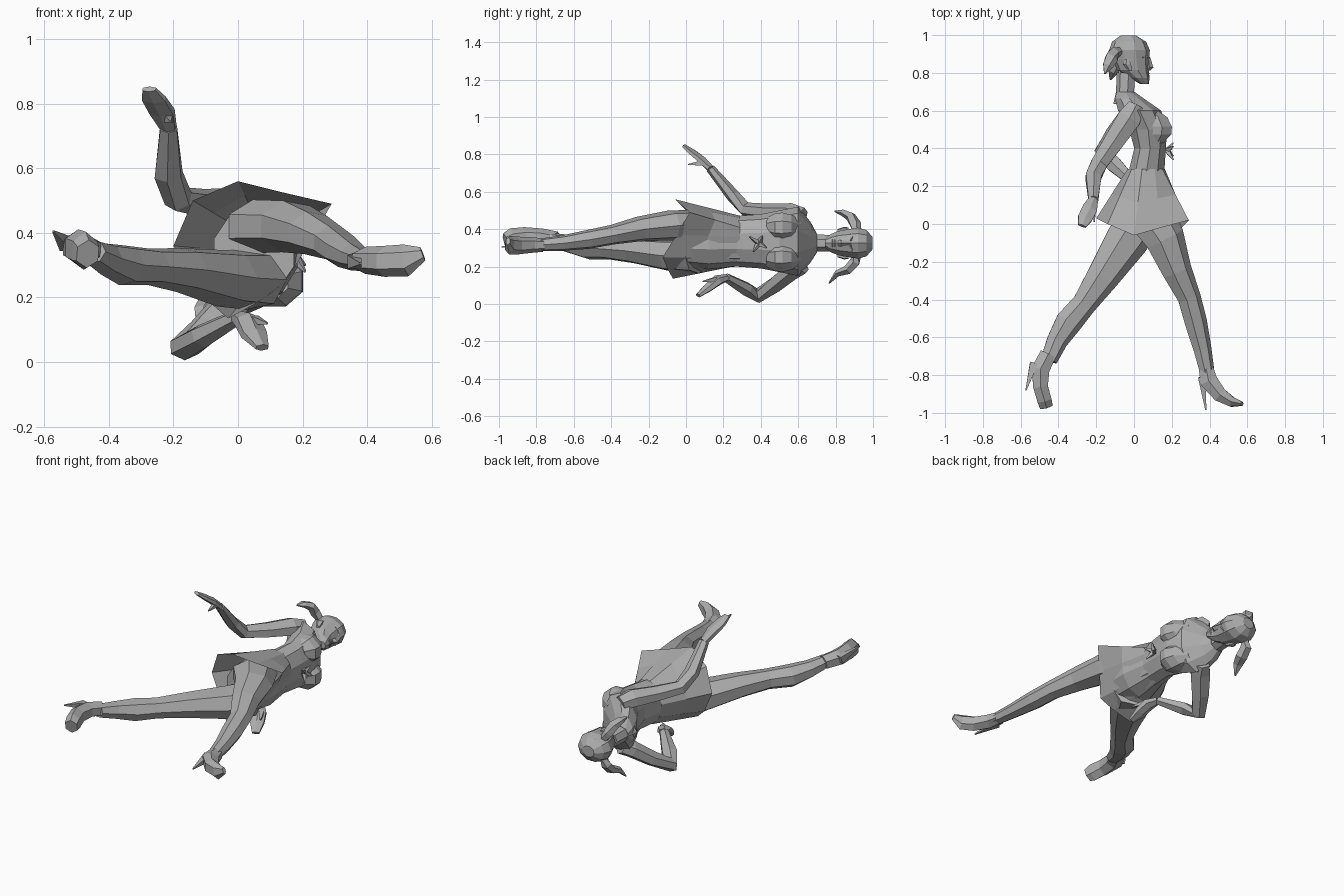
import bpy, bmesh, math
from mathutils import Vector

if "Cube" in bpy.data.objects:
    bpy.data.objects.remove(bpy.data.objects["Cube"])

mat = bpy.data.materials.new("Plain grey")
mat.use_nodes = True
GREY = (0.42, 0.42, 0.42, 1)
mat.diffuse_color = GREY
mat.node_tree.nodes["Principled BSDF"].inputs["Base Color"].default_value = GREY


def finish(name, bm):
    bmesh.ops.recalc_face_normals(bm, faces=bm.faces)
    me = bpy.data.meshes.new(name)
    bm.to_mesh(me)
    bm.free()
    me.materials.append(mat)
    ob = bpy.data.objects.new(name, me)
    bpy.context.collection.objects.link(ob)
    return ob


def bridge(bm, rings):
    for a, b in zip(rings, rings[1:]):
        n = len(a)
        for i in range(n):
            j = (i + 1) % n
            bm.faces.new((a[i], a[j], b[j], b[i]))


def loft(name, sections, n=6, level=False, turn=0.5):
    """Skin (x, y, z, radius across, radius in z) rings along a path."""
    bm = bmesh.new()
    pts = [Vector(s[:3]) for s in sections]
    rings = []
    for k, s in enumerate(sections):
        t = pts[min(k + 1, len(pts) - 1)] - pts[max(k - 1, 0)]
        t = Vector((0, 1, 0)) if level else t.normalized()
        u = t.cross(Vector((0, 0, 1))).normalized()
        v = u.cross(t).normalized()
        ring = []
        for i in range(n):
            a = math.tau * (i + turn) / n
            ring.append(bm.verts.new(pts[k] + u * s[3] * math.cos(a) + v * s[4] * math.sin(a)))
        rings.append(ring)
    bridge(bm, rings)
    bm.faces.new(rings[0])
    bm.faces.new(rings[-1])
    return finish(name, bm)


def spike(name, base, tip, r, n=4):
    """Tapered point from base to tip."""
    return loft(name, [(*base, r, r), (*tip, 0.004, 0.004)], n)


# Torso, from hips to neck base
loft("torso", [
    (0.05, 0.00, 0.34, 0.13, 0.14), (0.06, 0.12, 0.34, 0.13, 0.155),
    (0.065, 0.27, 0.335, 0.10, 0.135), (0.085, 0.40, 0.335, 0.088, 0.145),
    (0.075, 0.50, 0.335, 0.105, 0.165), (0.03, 0.60, 0.335, 0.12, 0.185),
    (-0.025, 0.665, 0.33, 0.08, 0.11), (-0.045, 0.70, 0.325, 0.05, 0.05)], 10, True)

# Chest, sloping down from the collar
for side, z in (("left", 0.41), ("right", 0.25)):
    loft(side + "_breast", [
        (0.07, 0.615, z, 0.04, 0.045), (0.095, 0.565, z, 0.088, 0.072),
        (0.11, 0.515, z, 0.098, 0.085), (0.11, 0.475, z, 0.095, 0.08),
        (0.10, 0.43, z, 0.06, 0.055)], 8, True)

# Flared skirt with a pointed hem
hem = [(0.29, 0.02, 0.49), (0.14, -0.02, 0.525), (0.0, -0.06, 0.56), (-0.14, 0.0, 0.50),
       (-0.20, 0.03, 0.36), (-0.14, 0.02, 0.23), (-0.03, -0.07, 0.135), (0.07, -0.10, 0.19),
       (0.15, -0.125, 0.25), (0.22, -0.05, 0.37)]
bm = bmesh.new()
rings = []
for y, mix in ((0.29, 0.0), (0.15, 0.5), (None, 1.0)):
    ring = []
    for p in hem:
        a = math.atan2(p[2] - 0.345, p[0] - 0.05)
        w = Vector((0.065 + 0.1 * math.cos(a), 0.29, 0.337 + 0.138 * math.sin(a)))
        q = w.lerp(Vector(p), mix)
        ring.append(bm.verts.new(q))
    rings.append(ring)
bridge(bm, rings)
finish("skirt", bm)

# Legs
loft("left_leg", [
    (0.07, 0.06, 0.42, 0.13, 0.085), (0.16, -0.08, 0.42, 0.11, 0.082),
    (0.225, -0.25, 0.40, 0.082, 0.068), (0.29, -0.39, 0.37, 0.064, 0.054),
    (0.325, -0.52, 0.345, 0.062, 0.052), (0.36, -0.66, 0.325, 0.05, 0.042),
    (0.387, -0.79, 0.315, 0.04, 0.034)], 7)
loft("right_leg", [
    (0.05, 0.06, 0.255, 0.12, 0.095), (-0.04, -0.08, 0.26, 0.12, 0.09),
    (-0.17, -0.28, 0.285, 0.09, 0.07), (-0.265, -0.42, 0.295, 0.068, 0.058),
    (-0.35, -0.52, 0.30, 0.074, 0.064), (-0.41, -0.62, 0.32, 0.058, 0.05),
    (-0.452, -0.72, 0.342, 0.046, 0.038)], 7)

# High-heeled shoes
loft("left_shoe", [
    (0.382, -0.765, 0.315, 0.045, 0.036), (0.395, -0.83, 0.315, 0.054, 0.042),
    (0.455, -0.905, 0.312, 0.044, 0.048), (0.52, -0.943, 0.315, 0.03, 0.05),
    (0.572, -0.952, 0.335, 0.012, 0.022)], 6)
spike("left_heel", (0.36, -0.81, 0.31), (0.38, -0.985, 0.305), 0.03)
loft("right_shoe", [
    (-0.455, -0.69, 0.345, 0.05, 0.042), (-0.495, -0.77, 0.355, 0.055, 0.048),
    (-0.495, -0.86, 0.355, 0.045, 0.056), (-0.475, -0.93, 0.345, 0.044, 0.06),
    (-0.465, -0.965, 0.335, 0.04, 0.045)], 6)
spike("right_heel", (-0.53, -0.74, 0.365), (-0.572, -0.88, 0.405), 0.03)

# Arms
loft("left_arm", [
    (0.01, 0.625, 0.47, 0.05, 0.045), (-0.025, 0.56, 0.487, 0.072, 0.052),
    (-0.105, 0.44, 0.492, 0.062, 0.044), (-0.185, 0.32, 0.505, 0.05, 0.04),
    (-0.215, 0.25, 0.58, 0.048, 0.036), (-0.215, 0.13, 0.725, 0.03, 0.024)], 6)
loft("right_arm", [
    (0.01, 0.625, 0.205, 0.05, 0.045), (-0.025, 0.57, 0.178, 0.065, 0.05),
    (-0.10, 0.48, 0.105, 0.056, 0.044), (-0.165, 0.385, 0.045, 0.05, 0.04),
    (-0.11, 0.32, 0.08, 0.048, 0.038), (0.0, 0.215, 0.14, 0.028, 0.025)], 6)

# Hands with thumb and finger tips
loft("left_hand", [
    (-0.215, 0.13, 0.725, 0.028, 0.02), (-0.235, 0.08, 0.775, 0.046, 0.02),
    (-0.26, 0.03, 0.815, 0.044, 0.016), (-0.275, -0.01, 0.845, 0.025, 0.01)], 6)
spike("left_thumb", (-0.215, 0.09, 0.755), (-0.21, 0.01, 0.745), 0.02)
loft("right_hand", [
    (0.0, 0.215, 0.14, 0.028, 0.02), (0.03, 0.165, 0.125, 0.046, 0.03),
    (0.05, 0.115, 0.085, 0.046, 0.024), (0.075, 0.065, 0.045, 0.024, 0.012)], 6)
spike("right_thumb", (0.05, 0.16, 0.13), (0.09, 0.09, 0.12), 0.02)

# Neck and head
loft("neck", [
    (-0.04, 0.64, 0.325, 0.07, 0.08), (-0.045, 0.70, 0.325, 0.05, 0.047),
    (-0.04, 0.80, 0.325, 0.052, 0.045)], 7)
loft("head", [
    (0.055, 0.742, 0.325, 0.024, 0.022), (0.03, 0.772, 0.325, 0.052, 0.050),
    (-0.005, 0.815, 0.325, 0.084, 0.068), (-0.018, 0.87, 0.325, 0.098, 0.079),
    (-0.024, 0.92, 0.325, 0.108, 0.087), (-0.026, 0.965, 0.325, 0.09, 0.074),
    (-0.03, 0.998, 0.325, 0.04, 0.034)], 10, True, 0)
loft("nose", [(0.076, 0.812, 0.325, 0.008, 0.014), (0.082, 0.828, 0.325, 0.021, 0.018),
              (0.076, 0.885, 0.325, 0.009, 0.009)], 4, True, 0)
for name, y, r in (("upper_lip", 0.797, 0.009), ("lower_lip", 0.783, 0.008)):
    loft(name, [(0.064, y - r, 0.325, 0.012, 0.018), (0.068, y, 0.325, 0.016, 0.024),
                (0.064, y + r, 0.325, 0.012, 0.018)], 6, True, 0)

# Mirrored head details: brows, ears and curved hair bunches
for side, s in (("left", 1), ("right", -1)):
    z = lambda d: 0.325 + s * d
    loft(side + "_brow", [(0.075, 0.878, z(0.012), 0.008, 0.008),
                          (0.066, 0.888, z(0.035), 0.007, 0.008),
                          (0.045, 0.882, z(0.058), 0.004, 0.004)], 4)
    loft(side + "_ear", [(-0.02, 0.81, z(0.066), 0.012, 0.010), (-0.035, 0.845, z(0.074), 0.024, 0.014),
                         (-0.035, 0.87, z(0.076), 0.012, 0.008)], 5, True)
    drop, fore = (0.0, 0.0) if s > 0 else (-0.03, 0.03)
    loft(side + "_hair_bunch", [
        (-0.075, 0.915, z(0.055), 0.022, 0.022), (-0.105 + fore / 2, 0.905, z(0.10), 0.034, 0.030),
        (-0.12 + fore, 0.88 + drop / 2, z(0.143), 0.038, 0.026),
        (-0.14 + fore, 0.84 + drop, z(0.163), 0.03, 0.018),
        (-0.155 + fore, 0.795 + drop, z(0.17 - drop * 1.5), 0.005, 0.004)], 5)

# Bow on the front of the waist
for i, (y, z) in enumerate(((0.43, 0.30), (0.41, 0.365), (0.36, 0.28), (0.34, 0.36))):
    spike("bow_point_%d" % (i + 1), (0.175, 0.39, 0.325), (0.208, y, z), 0.018)
